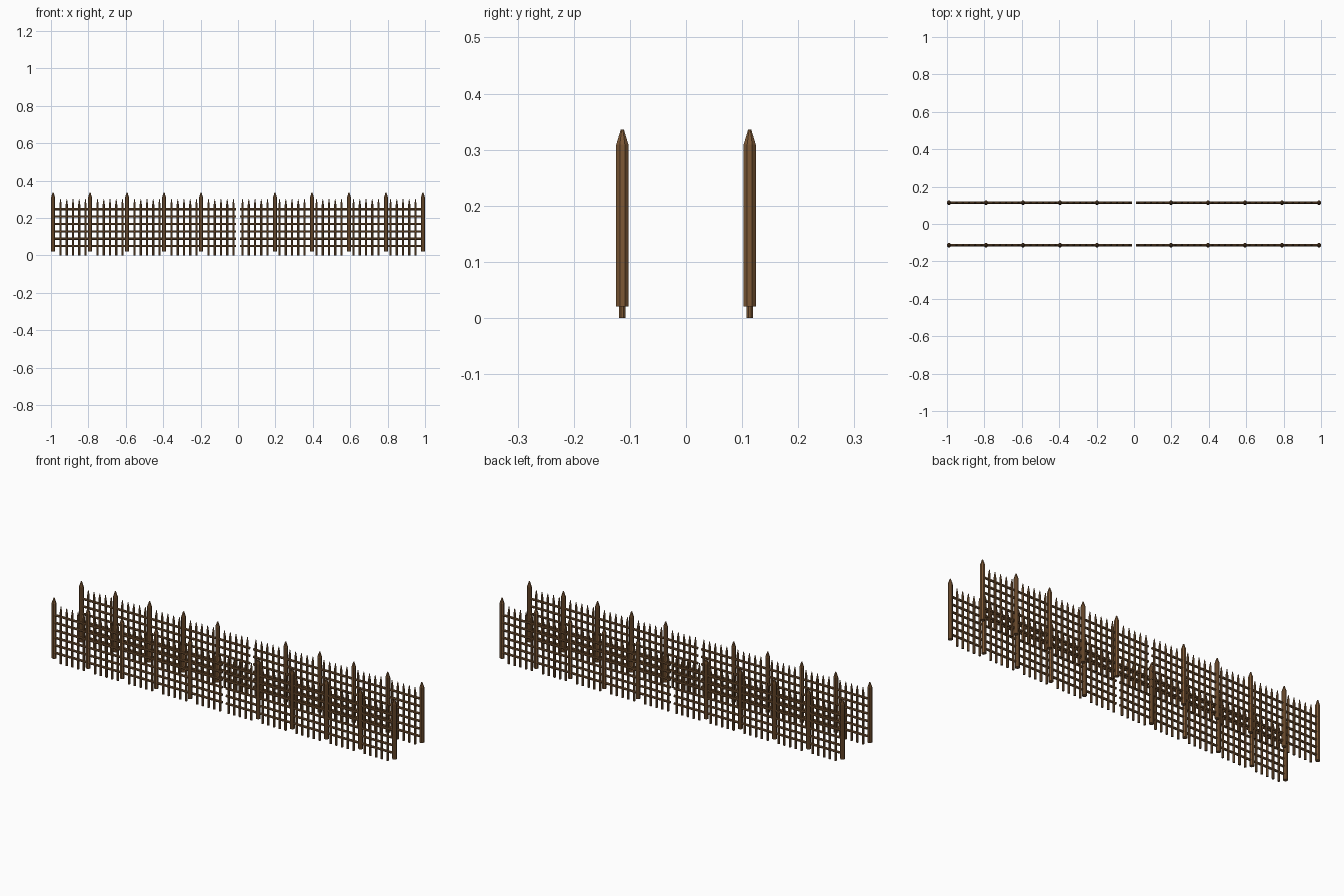
import bpy, bmesh, math
from mathutils import Matrix, Vector

if "Cube" in bpy.data.objects:
    bpy.data.objects.remove(bpy.data.objects["Cube"])

PITCH = 0.1978      # distance between posts
POST_X = 0.9888     # outermost post
ROW_Y = 0.1135      # each fence line

wood = bpy.data.materials.new("brown wood")
wood.diffuse_color = (0.205, 0.098, 0.036, 1)
wood.use_nodes = True
wood.node_tree.nodes["Principled BSDF"].inputs["Base Color"].default_value = wood.diffuse_color


def lathe(bm, profile, sides, move):
    """Stack rings of (radius, height) into a closed pole, placed by a matrix."""
    rings = []
    for r, z in profile:
        ring = []
        for i in range(sides):
            a = 2 * math.pi * (i + 0.5) / sides
            ring.append(bm.verts.new(move @ Vector((r * math.cos(a), r * math.sin(a), z))))
        rings.append(ring)
    for a, b in zip(rings, rings[1:]):
        for i in range(sides):
            j = (i + 1) % sides
            bm.faces.new((a[i], a[j], b[j], b[i]))
    bm.faces.new(rings[0][::-1])
    bm.faces.new(rings[-1])


def finish(bm, name):
    bmesh.ops.recalc_face_normals(bm, faces=bm.faces)
    me = bpy.data.meshes.new(name)
    bm.to_mesh(me)
    bm.free()
    me.materials.append(wood)
    ob = bpy.data.objects.new(name, me)
    bpy.context.collection.objects.link(ob)


POST = [(0.0117, 0.0205), (0.0117, 0.309), (0.003, 0.336)]
PICKET = [(0.0061, 0.0), (0.0061, 0.272), (0.0015, 0.300)]
RAIL = [(0.0061, 0.0), (0.0061, PITCH - 0.011)]

for row, y in (("front", -ROW_Y), ("back", ROW_Y)):
    posts, pickets, rails = bmesh.new(), bmesh.new(), bmesh.new()
    for side in (-1, 1):
        for n in range(5):
            x = POST_X - n * PITCH
            # post at the outer end of the bay
            lathe(posts, POST, 8, Matrix.Translation((side * x, y, 0)))
            # five pointed pickets
            for k in range(5):
                px = x - 0.040 - k * 0.0333
                lathe(pickets, PICKET, 8, Matrix.Translation((side * px, y, 0)))
            # six rails running inward from the post
            for k in range(6):
                place = Matrix.Translation((side * x, y, 0.049 + k * 0.0395))
                lathe(rails, RAIL, 8, place @ Matrix.Rotation(-side * math.pi / 2, 4, 'Y'))
    finish(posts, row + "_posts")
    finish(pickets, row + "_pickets")
    finish(rails, row + "_rails")
